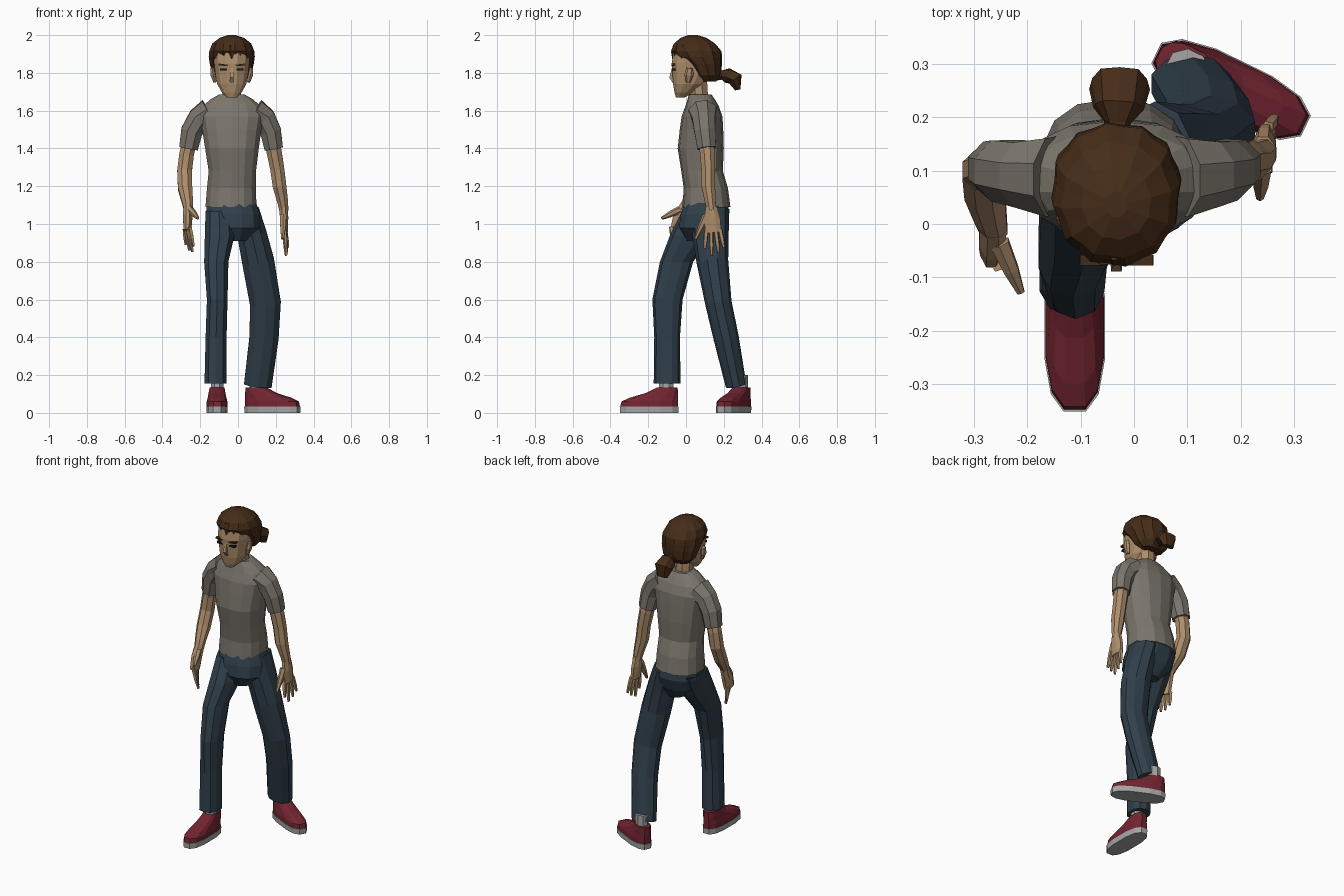
import bpy, bmesh, math
from mathutils import Vector, Matrix


def material(name, r, g, b):
    m = bpy.data.materials.new(name)
    m.diffuse_color = (r, g, b, 1)
    return m


SKIN = material("skin", .42, .27, .15)
SHIRT = material("grey_cloth", .2, .18, .15)
DENIM = material("denim", .03, .05, .07)
RED = material("red_canvas", .17, .018, .03)
RUBBER = material("rubber", .38, .38, .38)
HAIR = material("hair", .06, .025, .009)
DARK = material("dark", .012, .009, .007)


def loft(name, rings, mat, sides=8, power=2.0, ridge=1.0, matrix=None):
    """Skin of rings (x, y, z, radius, [second radius]) square to their path."""
    bm = bmesh.new()
    pts = [Vector(r[:3]) for r in rings]
    loops = []
    for i, r in enumerate(rings):
        t = (pts[min(i + 1, len(pts) - 1)] - pts[max(i - 1, 0)]).normalized()
        if power > 2.05:          # bodies with level rings
            t = Vector((0, 0, 1))
        u = (Vector((1, 0, 0)) - t * t.x).normalized()
        v = t.cross(u)
        a, b = r[3], r[-1]
        loop = []
        for k in range(sides):
            ang = 2 * math.pi * (k + .5) / sides
            c, s = math.cos(ang), math.sin(ang)
            f = ridge if k % 2 else 1
            c = math.copysign(abs(c) ** (2 / power), c) * a * f
            s = math.copysign(abs(s) ** (2 / power), s) * b * f
            loop.append(bm.verts.new(pts[i] + u * c + v * s))
        loops.append(loop)
    for lo, hi in zip(loops, loops[1:]):
        for k in range(sides):
            n = (k + 1) % sides
            bm.faces.new((lo[k], lo[n], hi[n], hi[k]))
    bm.faces.new(loops[0])
    bm.faces.new(loops[-1])
    bmesh.ops.recalc_face_normals(bm, faces=bm.faces)
    if matrix:
        bm.transform(matrix)
    me = bpy.data.meshes.new(name)
    bm.to_mesh(me)
    bm.free()
    me.materials.append(mat)
    ob = bpy.data.objects.new(name, me)
    bpy.context.collection.objects.link(ob)
    return ob


def box(name, loc, size, mat, tilt=0):
    bpy.ops.mesh.primitive_cube_add(size=1, location=loc, rotation=(0, tilt, 0))
    ob = bpy.context.object
    ob.name, ob.scale = name, size
    ob.data.materials.append(mat)
    return ob


CX = -.033  # middle of the upper body

# Shirt body
loft("shirt", [(-.037, .108, 1.09, .138, .127), (-.035, .105, 1.19, .132, .117),
               (-.03, .085, 1.28, .128, .11), (-.032, .078, 1.4, .145, .122),
               (CX, .082, 1.5, .16, .115), (CX, .085, 1.57, .175, .108),
               (CX, .085, 1.625, .155, .088), (CX, .08, 1.66, .115, .072),
               (CX, .075, 1.685, .07, .06)], SHIRT, 14, 2.4)

# Sleeves
loft("right_sleeve", [(-.15, .09, 1.59, .08), (-.208, .094, 1.555, .066),
                      (-.245, .1, 1.49, .062), (-.262, .105, 1.4, .054)], SHIRT, 8)
loft("left_sleeve", [(.085, .09, 1.59, .08), (.142, .095, 1.555, .066),
                     (.173, .1, 1.49, .06), (.189, .11, 1.4, .053)], SHIRT, 8)

# Arms
loft("right_arm", [(-.25, .1, 1.46, .04), (-.272, .105, 1.37, .042), (-.283, .1, 1.28, .042),
                   (-.28, .06, 1.19, .041), (-.268, .01, 1.12, .032),
                   (-.262, -.012, 1.08, .027)], SKIN, 8)
loft("left_arm", [(.172, .1, 1.46, .04), (.192, .113, 1.38, .043), (.208, .118, 1.29, .04),
                  (.22, .118, 1.2, .039), (.238, .13, 1.11, .03),
                  (.243, .135, 1.07, .026)], SKIN, 8)


# Hands
def hand(side, palm, fingers, thumb):
    loft(side + "_palm", palm, SKIN, 8)
    for i, (root, tip) in enumerate(fingers):
        mid = Vector(root).lerp(Vector(tip), .6)
        loft(f"{side}_finger_{i + 1}", [(*root, .013), (*mid, .012), (*tip, .007)], SKIN, 5)
    mid = Vector(thumb[0]).lerp(Vector(thumb[1]), .55)
    loft(side + "_thumb", [(*thumb[0], .02), (*mid, .016), (*thumb[1], .008)], SKIN, 6)


hand("right", [(-.264, -.002, 1.1, .027, .03), (-.266, -.028, 1.04, .027, .044),
               (-.268, -.044, .965, .022, .042)],
     [((-.256, -.077, .985), (-.235, -.068, .88)), ((-.263, -.056, .98), (-.241, -.05, .852)),
      ((-.272, -.033, .975), (-.256, -.03, .86)), ((-.28, -.012, .975), (-.275, -.012, .89))],
     ((-.252, -.035, 1.075), (-.212, -.128, 1.03)))
hand("left", [(.242, .134, 1.09, .025, .032), (.244, .138, 1.03, .024, .046),
              (.247, .145, .955, .019, .046)],
     [((.245, .108, .97), (.253, .1, .87)), ((.248, .133, .965), (.255, .136, .832)),
      ((.25, .158, .965), (.26, .172, .85)), ((.25, .181, .97), (.265, .2, .875))],
     ((.24, .108, 1.045), (.236, .05, .92)))

# Jeans
loft("hips", [(-.035, .108, 1.13, .13, .115), (-.027, .1, 1.05, .148, .133),
              (-.02, .085, .98, .14, .125), (-.012, .085, .91, .06, .08)], DENIM, 12, 2.3)
loft("right_trouser_leg", [(-.1, .095, 1.07, .075, .115), (-.097, .03, .94, .082, .115),
                           (-.115, -.05, .8, .067, .088), (-.11, -.098, .6, .057, .08),
                           (-.116, -.1, .4, .058, .068), (-.119, -.1, .155, .061, .071)],
     DENIM, 10, 2.3)
loft("left_trouser_leg", [(.04, .12, 1.07, .075, .11), (.075, .13, .94, .082, .096),
                          (.107, .14, .8, .089, .084), (.145, .172, .58, .086, .07),
                          (.138, .212, .4, .081, .067), (.105, .265, .145, .077, .055)],
     DENIM, 10)

# Shoes and socks, built once with the toe towards -y
for side, (x, y), turn in (("right", (-.111, -.195), 0), ("left", (.182, .252), 64)):
    place = Matrix.Translation((x, y, 0)) @ Matrix.Rotation(math.radians(turn), 4, "Z")
    loft(side + "_sole", [(0, 0, 0, .056, .158), (0, 0, .034, .058, .16)],
         RUBBER, 12, 2.7, matrix=place)
    loft(side + "_shoe", [(0, 0, .034, .056, .157), (0, .003, .06, .056, .154),
                          (0, .025, .08, .051, .132), (0, .067, .105, .046, .088),
                          (0, .096, .135, .04, .056)], RED, 12, 2.6, matrix=place)
    loft(side + "_sock", [(0, .09, .1, .036, .042), (0, .09, .2, .036, .042)],
         RUBBER, 8, matrix=place)

# Neck and head
loft("neck", [(CX, .08, 1.6, .06), (CX, .07, 1.68, .053, .05), (CX, .06, 1.77, .055)], SKIN, 8)
loft("head", [(CX, -.03, 1.67, .028, .024), (CX, -.012, 1.695, .053, .05),
              (CX, .015, 1.74, .079, .086), (CX, .03, 1.79, .089, .104),
              (CX, .035, 1.85, .096, .114), (CX, .045, 1.91, .1, .115),
              (CX, .045, 1.95, .07, .08)], SKIN, 12, 2.3)
loft("nose", [(CX, -.066, 1.828, .008, .01), (CX, -.076, 1.775, .014, .018),
              (CX, -.062, 1.75, .016, .012)], SKIN, 4)
box("mouth", (CX, -.057, 1.712), (.04, .012, .005), DARK)
for side, s in (("right", -1), ("left", 1)):
    box(side + "_eye", (CX + s * .043, -.066, 1.818), (.036, .02, .012), DARK)
    box(side + "_eyebrow", (CX + s * .045, -.068, 1.842), (.048, .02, .009), HAIR, s * -.12)
    loft(side + "_ear", [(CX + s * .088, .012, 1.75, .01, .012), (CX + s * .1, .015, 1.79, .014, .024),
                         (CX + s * .103, .02, 1.825, .01, .018)], SKIN, 6)

# Swept-back hair with strand ridges
loft("hair", [(CX, .12, 1.755, .07, .04), (CX, .108, 1.79, .102, .078),
              (CX, .091, 1.845, .117, .1), (CX, .066, 1.885, .123, .126),
              (CX, .054, 1.915, .12, .135), (CX, .045, 1.955, .104, .11),
              (CX, .04, 1.985, .066, .07), (CX, .036, 2.0, .02, .025)], HAIR, 24, 2.1, .95)
# Pointed locks along the forehead
for i in range(5):
    d = (i - 2) * .036
    y = -.062 + 9 * d * d
    loft(f"forelock_{i + 1}", [(CX + d, y + .01, 1.945, .02, .018), (CX + d, y, 1.905, .02, .018),
                               (CX + d * 1.1, y - .008, 1.872, .003)], HAIR, 5)

# Ponytail
loft("ponytail", [(CX, .165, 1.79, .03), (-.031, .19, 1.79, .026), (-.029, .22, 1.788, .05, .042),
                  (-.027, .263, 1.768, .06, .042), (-.027, .275, 1.71, .035, .015)],
     HAIR, 10, ridge=.9)
